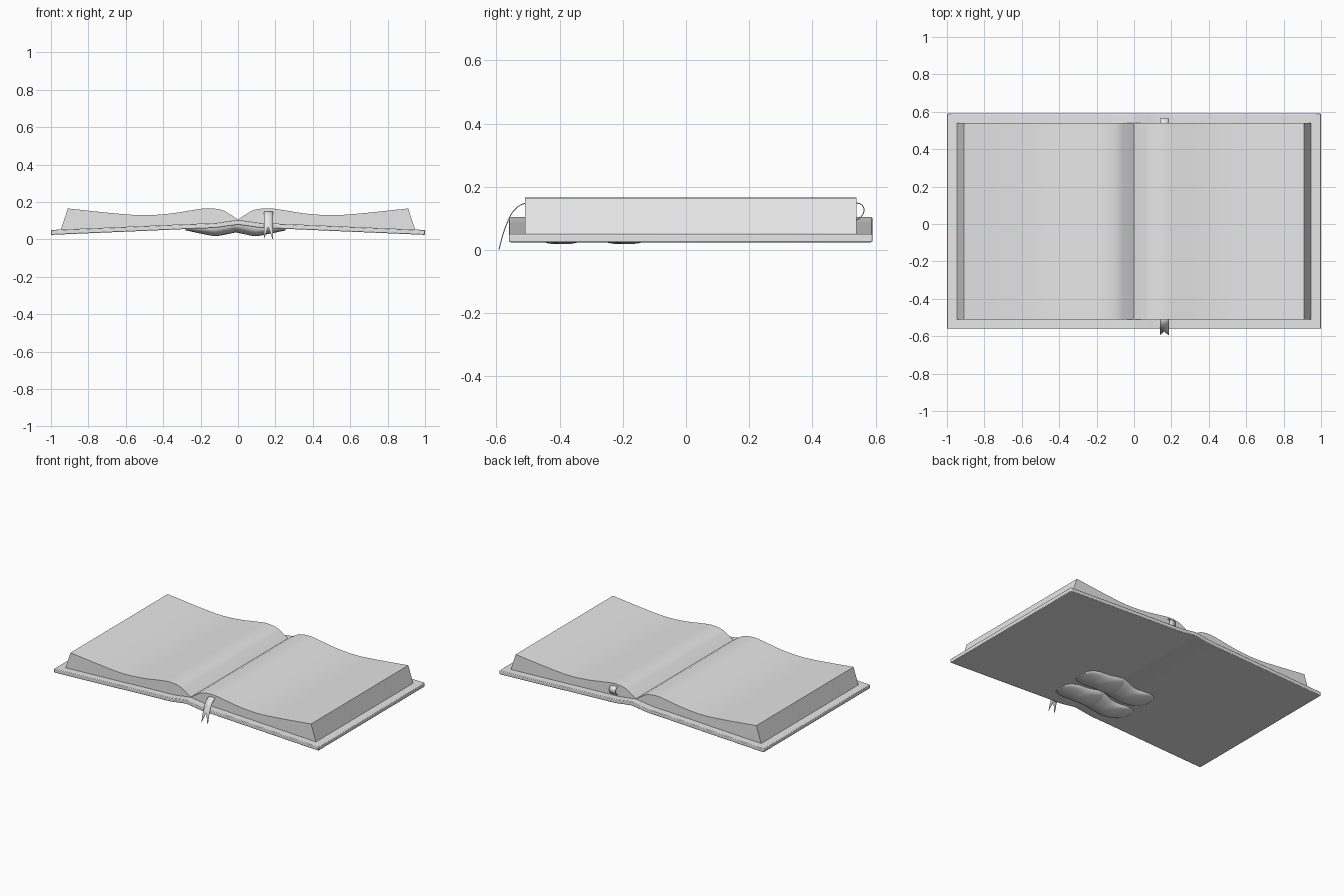
import bpy, bmesh, math
from mathutils import Vector

cube = bpy.data.objects.get("Cube")
if cube:
    bpy.data.objects.remove(cube, do_unlink=True)

grey = bpy.data.materials.new("plain grey")
grey.use_nodes = True
COLOUR = (0.8, 0.8, 0.8, 1)
grey.diffuse_color = COLOUR
grey.node_tree.nodes["Principled BSDF"].inputs["Base Color"].default_value = COLOUR


def finish(name, bm, angle=35):
    bmesh.ops.recalc_face_normals(bm, faces=bm.faces)
    mesh = bpy.data.meshes.new(name)
    bm.to_mesh(mesh)
    bm.free()
    mesh.materials.append(grey)
    obj = bpy.data.objects.new(name, mesh)
    bpy.context.collection.objects.link(obj)
    bpy.ops.object.select_all(action="DESELECT")
    obj.select_set(True)
    bpy.context.view_layer.objects.active = obj
    bpy.ops.object.shade_smooth_by_angle(angle=math.radians(angle))
    return obj


def smooth(points, steps=6):
    """Catmull-Rom curve through points of any dimension."""
    pts = [Vector(p) for p in points]
    pts = [2 * pts[0] - pts[1]] + pts + [2 * pts[-1] - pts[-2]]
    out = []
    for a, b, c, d in zip(pts, pts[1:], pts[2:], pts[3:]):
        for i in range(steps):
            t = i / steps
            out.append(0.5 * (2 * b + (c - a) * t + (2 * a - 5 * b + 4 * c - d) * t * t
                              + (3 * b - a - 3 * c + d) * t ** 3))
    return out + [pts[-2]]


def mirrored(half):
    """Half curve from x = 0 outward, made whole from -x to +x."""
    return [Vector((-p.x, p.y)) for p in reversed(half[1:])] + list(half)


def height(curve, x):
    for a, b in zip(curve, curve[1:]):
        if a.x <= x <= b.x:
            return a.y + (b.y - a.y) * (x - a.x) / (b.x - a.x)
    return curve[-1].y


def slab(name, top, bottom, y0, y1):
    """Solid between an upper and a lower curve of equal length, run along y."""
    bm = bmesh.new()
    rows = [[bm.verts.new((p.x, y, p.y)) for p in line]
            for line, y in ((top, y0), (top, y1), (bottom, y1), (bottom, y0))]
    n = len(top)
    for r in range(4):
        a, b = rows[r], rows[(r + 1) % 4]
        for i in range(n - 1):
            bm.faces.new((a[i], a[i + 1], b[i + 1], b[i]))
    for i in (0, n - 1):
        bm.faces.new([row[i] for row in rows])
    return finish(name, bm)


# Cover: two gently sloping boards joined by a raised spine
cover_half = smooth([(0, 0.104), (0.06, 0.096), (0.13, 0.087), (0.28, 0.081), (0.6, 0.067), (1, 0.05)])
cover_top = mirrored(cover_half)
cover_bottom = [Vector((p.x, p.y - 0.026)) for p in cover_top]
cover = slab("cover", cover_top, cover_bottom, -0.56, 0.59)
bevel = cover.modifiers.new("soft edges", "BEVEL")
bevel.width = 0.004
bevel.segments = 2
bevel.limit_method = "ANGLE"
bevel.angle_limit = math.radians(50)

# Page block: wavy open leaves with slanting outer edges
leaf = smooth([(0, 0.106), (0.04, 0.132), (0.09, 0.158), (0.165, 0.166), (0.25, 0.155),
               (0.36, 0.138), (0.5, 0.129), (0.65, 0.138), (0.91, 0.165)])
pages_top = mirrored(leaf)
pages_bottom = []
for p in pages_top:
    x = p.x * 0.947 / 0.91
    pages_bottom.append(Vector((x, height(cover_top, x) - 0.002)))
slab("pages", pages_top, pages_bottom, -0.51, 0.54)


# Ribbon bookmark: thin strip passing through the pages with a forked tail
def ribbon(name, path, fork=0.0):
    bm = bmesh.new()
    line = smooth(path, 6)
    left, middle, right = [], [], []
    for i, p in enumerate(line):
        left.append(bm.verts.new((0.138, p.x, p.y)))
        right.append(bm.verts.new((0.186, p.x, p.y)))
        middle.append(bm.verts.new((0.162, p.x, p.y)))
    if fork:
        notch = min(line, key=lambda p: abs(p.y - fork) - p.x * 0.01)
        cut = line.index(notch)
        for i in range(cut + 1, len(line)):
            t = (i - cut) / (len(line) - 1 - cut)
            for side in (left, right):
                inner = bm.verts.new(side[i].co)
                inner.co.x += (0.162 - inner.co.x) * (1 - t * 0.95)
                prev = middle[cut] if i == cut + 1 else inner_prev[side is right]
                bm.faces.new((side[i - 1], side[i], inner, prev))
                if i == cut + 1 and side is left:
                    inner_prev = [None, None]
                inner_prev[side is right] = inner
            bm.verts.remove(middle[i])
    else:
        cut = len(line) - 1
    for i in range(cut):
        for a, b in ((left, middle), (middle, right)):
            bm.faces.new((a[i], b[i], b[i + 1], a[i + 1]))
    obj = finish(name, bm)
    thick = obj.modifiers.new("thickness", "SOLIDIFY")
    thick.thickness = 0.003
    thick.offset = 0


ribbon("ribbon_tail", [(-0.49, 0.148), (-0.52, 0.144), (-0.547, 0.122), (-0.564, 0.09),
                       (-0.579, 0.05), (-0.592, 0.001)], fork=0.065)
ribbon("ribbon_loop", [(0.52, 0.148), (0.548, 0.147), (0.562, 0.135), (0.562, 0.118),
                       (0.55, 0.1), (0.53, 0.092)])


# Two soft rounded pads under the spine
def pad(name, y_mid, half_width, x_shift):
    bm = bmesh.new()
    belly = mirrored(smooth([(0, 0.038), (0.05, 0.027), (0.11, 0.018), (0.18, 0.03), (0.265, 0.048)]))
    rings, around = [], 14
    for p in belly:
        taper = (1 - min(1, abs(p.x) / 0.266) ** 5) ** 0.5
        wide = half_width * (0.45 + 0.55 * taper) * (1 + 0.07 * math.cos(p.x * 28))
        base = height(cover_bottom, p.x) + 0.004
        ring = []
        for k in range(around + 1):
            a = math.pi * k / around
            y = y_mid - wide * math.cos(a) + 0.012 * math.sin(p.x * 14)
            z = base - (base - p.y) * math.sin(a) ** 0.8
            ring.append(bm.verts.new((p.x + x_shift, y, z)))
        rings.append(ring)
    for a, b in zip(rings, rings[1:]):
        for k in range(around):
            bm.faces.new((a[k], a[k + 1], b[k + 1], b[k]))
        bm.faces.new((a[around], a[0], b[0], b[around]))
    for ring in (rings[0], rings[-1]):
        bm.faces.new(ring)
    finish(name, bm, 50)


pad("rear_pad", -0.195, 0.092, -0.01)
pad("front_pad", -0.395, 0.085, -0.015)
